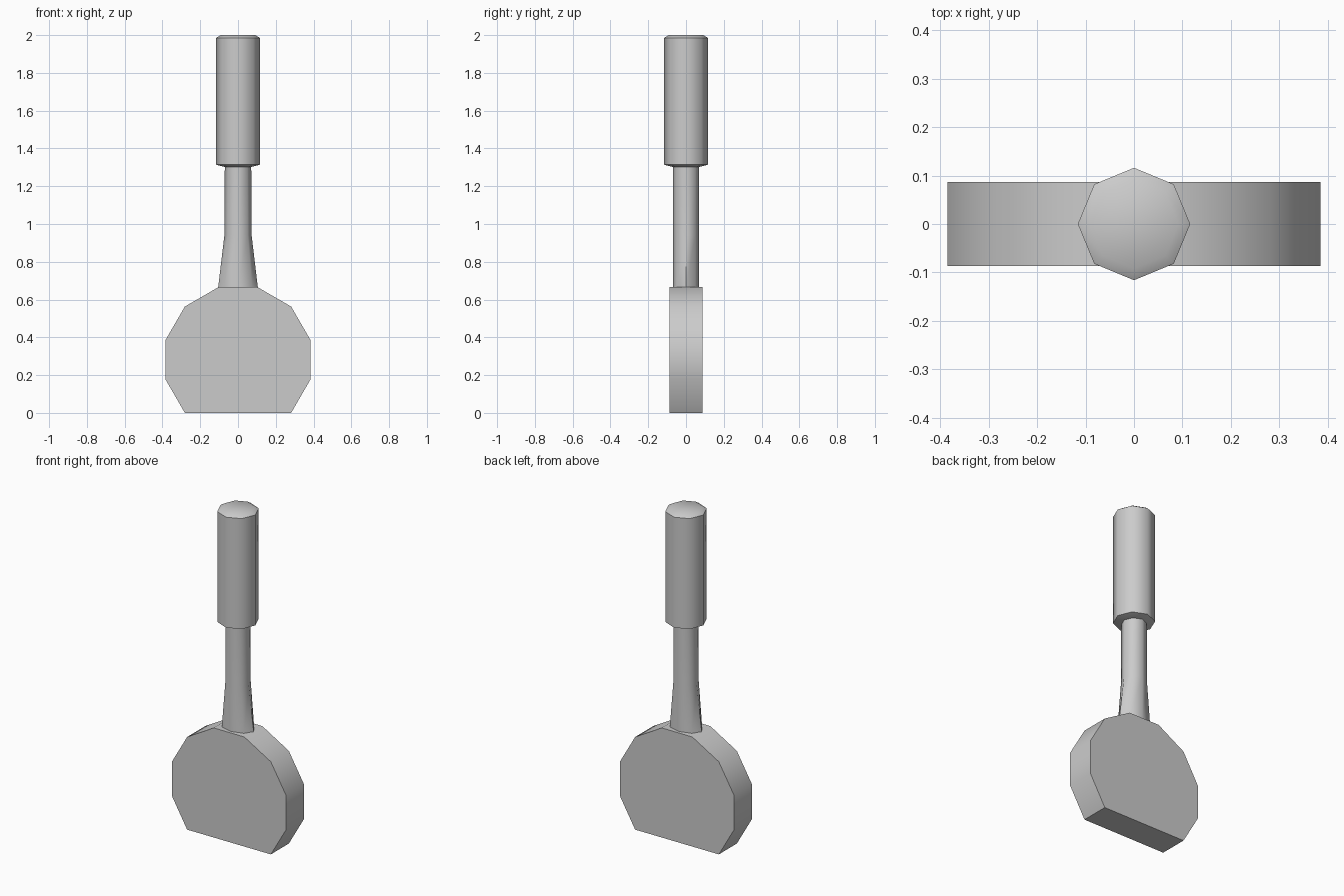
import bpy, bmesh, math

cube = bpy.data.objects.get("Cube")
if cube:
    bpy.data.objects.remove(cube, do_unlink=True)

grey = bpy.data.materials.new("light grey")
grey.use_nodes = True
colour = (0.6, 0.6, 0.6, 1)
grey.diffuse_color = colour
grey.node_tree.nodes["Principled BSDF"].inputs["Base Color"].default_value = colour


def finish(name, bm, angle):
    bmesh.ops.recalc_face_normals(bm, faces=bm.faces)
    mesh = bpy.data.meshes.new(name)
    bm.to_mesh(mesh)
    bm.free()
    mesh.materials.append(grey)
    obj = bpy.data.objects.new(name, mesh)
    bpy.context.collection.objects.link(obj)
    bpy.ops.object.select_all(action='DESELECT')
    obj.select_set(True)
    bpy.context.view_layer.objects.active = obj
    bpy.ops.object.shade_smooth_by_angle(angle=math.radians(angle))
    return obj


def loft(name, rings, angle=50, sides=8):
    """Skin a stack of (x radius, y radius, height) rings and cap both ends."""
    bm = bmesh.new()
    loops = []
    for rx, ry, z in rings:
        turns = [math.tau * i / sides for i in range(sides)]
        loops.append([bm.verts.new((rx * math.cos(t), ry * math.sin(t), z)) for t in turns])
    for low, high in zip(loops, loops[1:]):
        for i in range(sides):
            j = (i + 1) % sides
            bm.faces.new((low[i], low[j], high[j], high[i]))
    bm.faces.new(loops[0])
    bm.faces.new(loops[-1])
    return finish(name, bm, angle)


# Head: upright twelve-sided disc with its lowest corners cut flat
RADIUS, HALF_DEPTH = 0.398, 0.0865
CENTRE = RADIUS * math.sin(math.pi / 4)
bm = bmesh.new()
rim = [math.radians(a) for a in range(-45, 226, 30)]
front = bm.faces.new([bm.verts.new((RADIUS * math.cos(a), -HALF_DEPTH,
                                    CENTRE + RADIUS * math.sin(a))) for a in rim])
extruded = bmesh.ops.extrude_face_region(bm, geom=[front], use_keep_orig=True)
back = [v for v in extruded["geom"] if isinstance(v, bmesh.types.BMVert)]
bmesh.ops.translate(bm, verts=back, vec=(0, 2 * HALF_DEPTH, 0))
finish("head", bm, 50)

# Neck: octagonal shaft that flares sideways where it meets the head
loft("neck", [(0.105, 0.07, 0.665), (0.072, 0.07, 0.94), (0.07, 0.07, 1.31)])

# Grip: thicker octagonal sleeve with a shallow crowned top
loft("grip", [(0.075, 0.075, 1.303), (0.116, 0.116, 1.314),
              (0.116, 0.116, 1.985), (0.092, 0.092, 2.0)])
